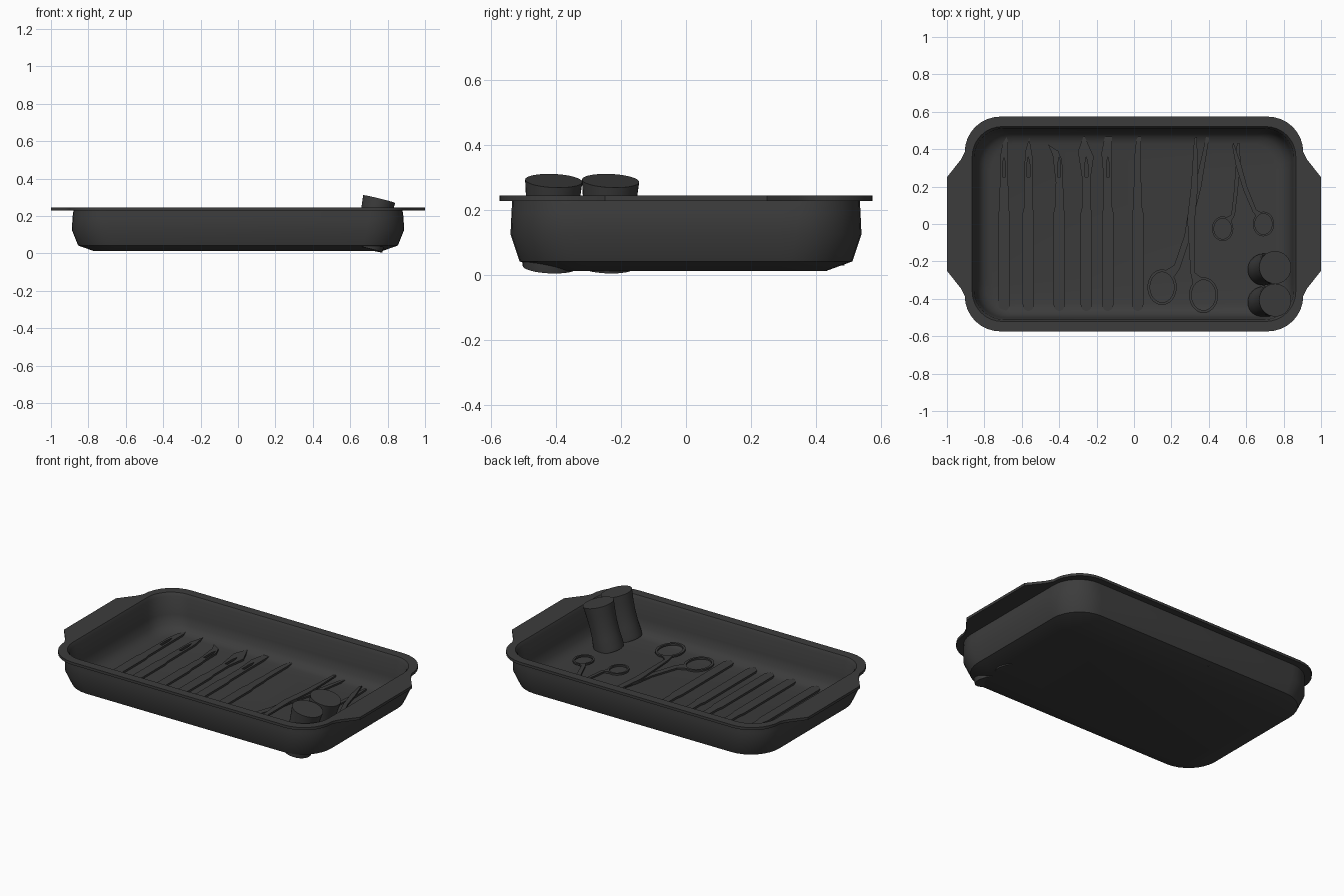
import bpy, bmesh, math
from mathutils import Vector

if "Cube" in bpy.data.objects:
    bpy.data.objects.remove(bpy.data.objects["Cube"])

steel = bpy.data.materials.new("dark_steel")
steel.diffuse_color = (0.045, 0.045, 0.045, 1)
steel.use_nodes = True
steel.node_tree.nodes["Principled BSDF"].inputs["Base Color"].default_value = steel.diffuse_color
FLOOR = 0.03


def finish(ob, smooth=True):
    ob.data.materials.append(steel)
    bpy.ops.object.select_all(action='DESELECT')
    ob.select_set(True)
    bpy.context.view_layer.objects.active = ob
    if smooth:
        bpy.ops.object.shade_smooth_by_angle(angle=math.radians(35))


def loft(name, rings):
    bm = bmesh.new()
    rows = [[bm.verts.new(p) for p in ring] for ring in rings]
    n = len(rows[0])
    for a, b in zip(rows, rows[1:]):
        for i in range(n):
            j = (i + 1) % n
            bm.faces.new((a[i], a[j], b[j], b[i]))
    bm.faces.new(rows[0][::-1])
    bm.faces.new(rows[-1])
    bmesh.ops.recalc_face_normals(bm, faces=bm.faces)
    me = bpy.data.meshes.new(name)
    bm.to_mesh(me)
    bm.free()
    ob = bpy.data.objects.new(name, me)
    bpy.context.collection.objects.link(ob)
    finish(ob)
    return ob


def tray_ring(hx, hy, r, z, ears=None):
    # one quarter of a rounded rectangle, mirrored to all four
    q = ears or [(hx, 0.24), (hx, 0.29)]
    q = q + [(hx - r + r * math.cos(t), hy - r + r * math.sin(t))
             for t in [math.pi / 2 * k / 8 for k in range(9)]]
    half = q + [(-x, y) for x, y in q[::-1]]
    return [(x, y, z) for x, y in half + [(x, -y) for x, y in half[::-1]]]


# Tray: outside wall, flat rim with end handles, then inside wall
ears = [(1.0, 0.25), (0.925, 0.345)]
loft("tray", [
    tray_ring(0.77, 0.43, 0.13, 0.012),
    tray_ring(0.855, 0.512, 0.19, 0.042),
    tray_ring(0.888, 0.54, 0.2, 0.125),
    tray_ring(0.885, 0.537, 0.19, 0.19),
    tray_ring(0.88, 0.535, 0.18, 0.228),
    tray_ring(0.905, 0.574, 0.19, 0.228, ears),
    tray_ring(0.905, 0.574, 0.19, 0.244, ears),
    tray_ring(0.865, 0.521, 0.16, 0.244),
    tray_ring(0.855, 0.511, 0.16, 0.225),
    tray_ring(0.845, 0.502, 0.16, 0.12),
    tray_ring(0.83, 0.49, 0.16, 0.07),
    tray_ring(0.80, 0.465, 0.15, 0.04),
    tray_ring(0.76, 0.43, 0.13, FLOOR),
])


def plate(name, loops, z=FLOOR, thick=0.012):
    # extruded flat outline; further loops are holes
    cu = bpy.data.curves.new(name, 'CURVE')
    cu.dimensions = '2D'
    cu.fill_mode = 'BOTH'
    cu.extrude = thick / 2
    for pts in loops:
        s = cu.splines.new('POLY')
        s.points.add(len(pts) - 1)
        for p, (x, y) in zip(s.points, pts):
            p.co = (x, y, 0, 1)
        s.use_cyclic_u = True
    ob = bpy.data.objects.new(name, cu)
    bpy.context.collection.objects.link(ob)
    ob.location.z = z + thick / 2
    bpy.context.view_layer.objects.active = ob
    bpy.ops.object.select_all(action='DESELECT')
    ob.select_set(True)
    bpy.ops.object.convert(target='MESH')
    finish(bpy.context.view_layer.objects.active)


def arc(cx, cy, rx, ry, a0, a1, n):
    return [(cx + rx * math.cos(math.radians(a0 + (a1 - a0) * k / n)),
             cy + ry * math.sin(math.radians(a0 + (a1 - a0) * k / n))) for k in range(n + 1)]


# Scalpels: shared handle, individual blade outlines (right side over the tip to the left)
blades = [
    (-0.695, [(0.022, 0.25), (0.022, 0.44), (0.014, 0.465), (-0.008, 0.43), (-0.022, 0.35), (-0.022, 0.25)]),
    (-0.565, [(0.022, 0.22), (0.022, 0.36), (0.005, 0.46), (-0.018, 0.38), (-0.022, 0.22)]),
    (-0.40, [(0.018, 0.22), (0.016, 0.34), (-0.005, 0.39), (-0.06, 0.425), (-0.035, 0.37), (-0.018, 0.22)]),
    (-0.255, [(0.022, 0.24), (0.04, 0.36), (-0.012, 0.475), (-0.045, 0.39), (-0.022, 0.24)]),
    (-0.14, [(0.022, 0.24), (0.022, 0.47), (0.008, 0.488), (-0.018, 0.46), (-0.034, 0.38), (-0.022, 0.24)]),
    (0.02, [(0.018, 0.23), (0.018, 0.46), (0.014, 0.485), (-0.008, 0.45), (-0.018, 0.36), (-0.018, 0.23)]),
]
for i, (cx, blade) in enumerate(blades):
    body = arc(0, -0.43, 0.03, 0.035, 180, 360, 10)
    body += [(0.03, 0.06), (0.023, 0.09), (0.023, 0.18)] + blade
    body += [(-0.023, 0.18), (-0.023, 0.09), (-0.03, 0.06)]
    loops = [[(cx + x, y) for x, y in body]]
    if i < 5:
        slot = [(-0.008, 0.25), (0.008, 0.25), (0.008, 0.32), (0, 0.36), (-0.008, 0.32)]
        loops.append([(cx + x, y) for x, y in slot])
    plate(f"scalpel_{i + 1}", loops)


# Scissors: finger ring opening at an angle into a shank and blade
def scissor_half(name, c, rx, ry, ang, pts, z, rim=0.014, gap=20):
    outer = arc(*c, rx, ry, ang + gap, ang + 360 - gap, 28) + pts
    hole = arc(*c, rx - rim, ry - rim, 0, 350, 35)
    plate(name, [outer, hole], z, 0.01)


scissor_half("large_scissors_left_ring", (0.15, -0.338), 0.078, 0.095, 55,
             [(0.245, -0.24), (0.305, -0.06), (0.322, 0.05), (0.36, 0.2), (0.402, 0.462),
              (0.385, 0.465), (0.325, 0.2), (0.287, 0.05), (0.27, -0.06), (0.215, -0.22)], FLOOR)
scissor_half("large_scissors_right_ring", (0.372, -0.38), 0.078, 0.095, 118,
             [(0.325, -0.26), (0.325, 0.02), (0.342, 0.2), (0.337, 0.465), (0.322, 0.46),
              (0.305, 0.2), (0.285, 0.03), (0.302, -0.26)][::-1][::-1], FLOOR + 0.01)
scissor_half("small_scissors_left_ring", (0.474, -0.025), 0.057, 0.066, 52,
             [(0.54, 0.05), (0.552, 0.15), (0.57, 0.32), (0.565, 0.435), (0.55, 0.43),
              (0.545, 0.32), (0.532, 0.15), (0.52, 0.05)], FLOOR, 0.011, 16)
scissor_half("small_scissors_right_ring", (0.692, 0.0), 0.057, 0.066, 122,
             [(0.655, 0.075), (0.605, 0.2), (0.572, 0.32), (0.532, 0.435), (0.525, 0.42),
              (0.545, 0.31), (0.585, 0.18), (0.635, 0.065)], FLOOR + 0.01, 0.011, 16)

# Two tilted jars with a slight waist, standing in the corner
for name, y in (("jar_front", -0.415), ("jar_back", -0.24)):
    base, top = Vector((0.69, y - 0.004, 0.025)), Vector((0.755, y + 0.008, 0.29))
    turn = Vector((0, 0, 1)).rotation_difference(top - base)
    rings = []
    for t, r in ((0, 0.084), (0.08, 0.085), (0.3, 0.08), (0.55, 0.079), (0.8, 0.083), (0.95, 0.087), (1, 0.088)):
        c = base.lerp(top, t)
        rings.append([c + turn @ Vector((r * math.cos(a), r * math.sin(a), 0))
                      for a in [math.tau * k / 32 for k in range(32)]])
    loft(name, rings)
